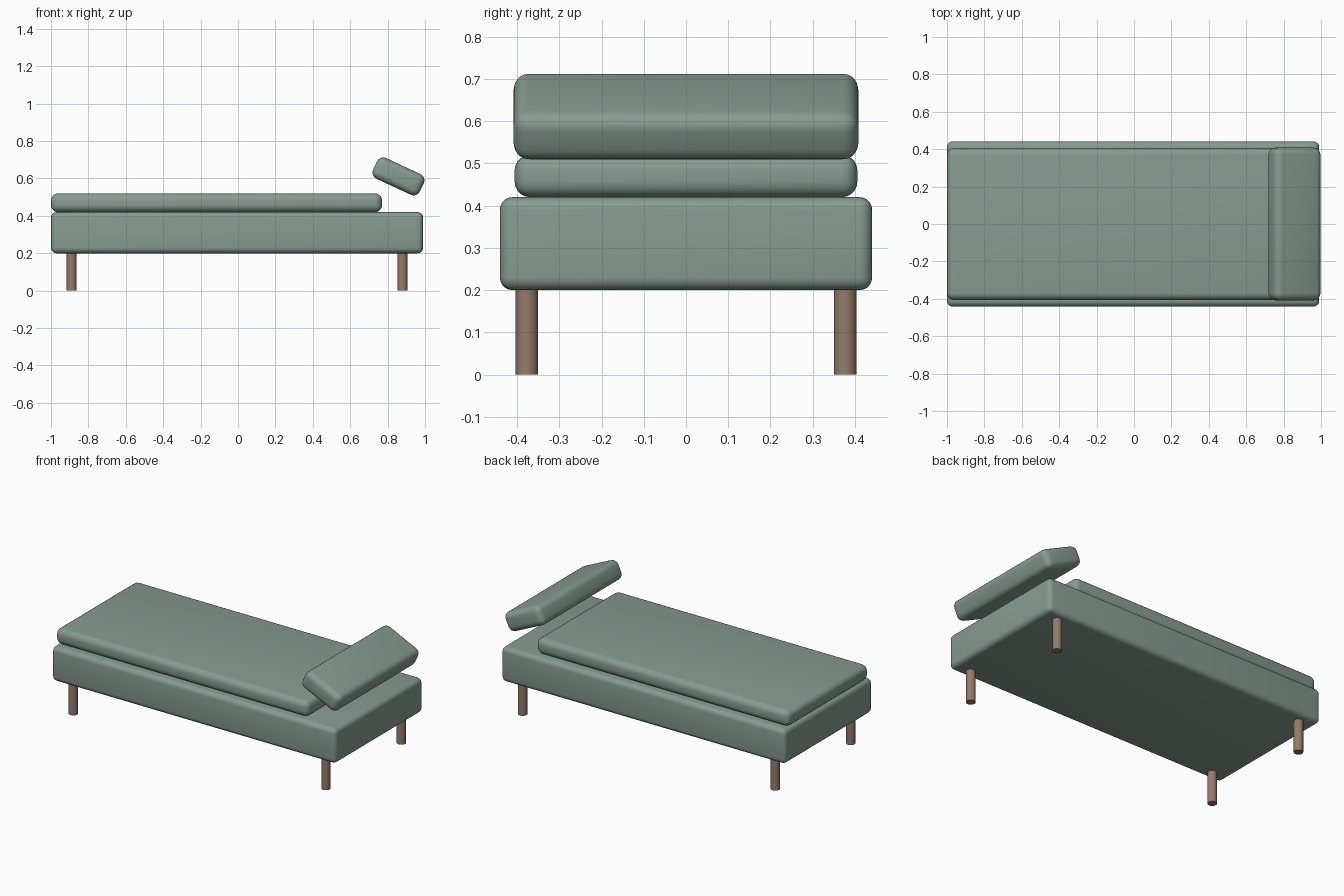
import bpy
import math

cube = bpy.data.objects.get("Cube")
if cube:
    bpy.data.objects.remove(cube, do_unlink=True)


def material(name, color):
    mat = bpy.data.materials.new(name)
    mat.use_nodes = True
    mat.diffuse_color = (*color, 1)
    mat.node_tree.nodes["Principled BSDF"].inputs["Base Color"].default_value = (*color, 1)
    return mat


fabric = material("sage_fabric", (0.24, 0.33, 0.28))
wood = material("brown_wood", (0.29, 0.20, 0.14))


def finish(obj, name, mat):
    obj.name = name
    obj.data.materials.append(mat)
    bpy.ops.object.shade_smooth_by_angle(angle=math.radians(35))


def cushion(name, center, size, radius, tilt=0):
    """Upholstered block with rounded edges."""
    bpy.ops.mesh.primitive_cube_add(size=1, location=center)
    obj = bpy.context.object
    obj.scale = size
    bpy.ops.object.transform_apply(location=False, rotation=False, scale=True)
    bevel = obj.modifiers.new("rounded_edges", "BEVEL")
    bevel.width = radius
    bevel.segments = 5
    bpy.ops.object.modifier_apply(modifier=bevel.name)
    obj.rotation_euler.y = math.radians(tilt)
    finish(obj, name, mat=fabric)


# Upholstered base, mattress and tilted headrest
cushion("base", (-0.005, 0, 0.31), (1.99, 0.882, 0.22), 0.03)
cushion("mattress", (-0.115, 0, 0.47), (1.77, 0.812, 0.10), 0.037)
cushion("headrest", (0.858, 0, 0.611), (0.276, 0.816, 0.122), 0.037, tilt=25)

# Round wooden legs
for x, side in ((-0.89, "right"), (0.88, "left")):
    for y, end in ((-0.377, "front"), (0.377, "back")):
        bpy.ops.mesh.primitive_cylinder_add(vertices=24, radius=0.027, depth=0.205,
                                            location=(x, y, 0.1025))
        finish(bpy.context.object, f"{end}_{side}_leg", wood)
